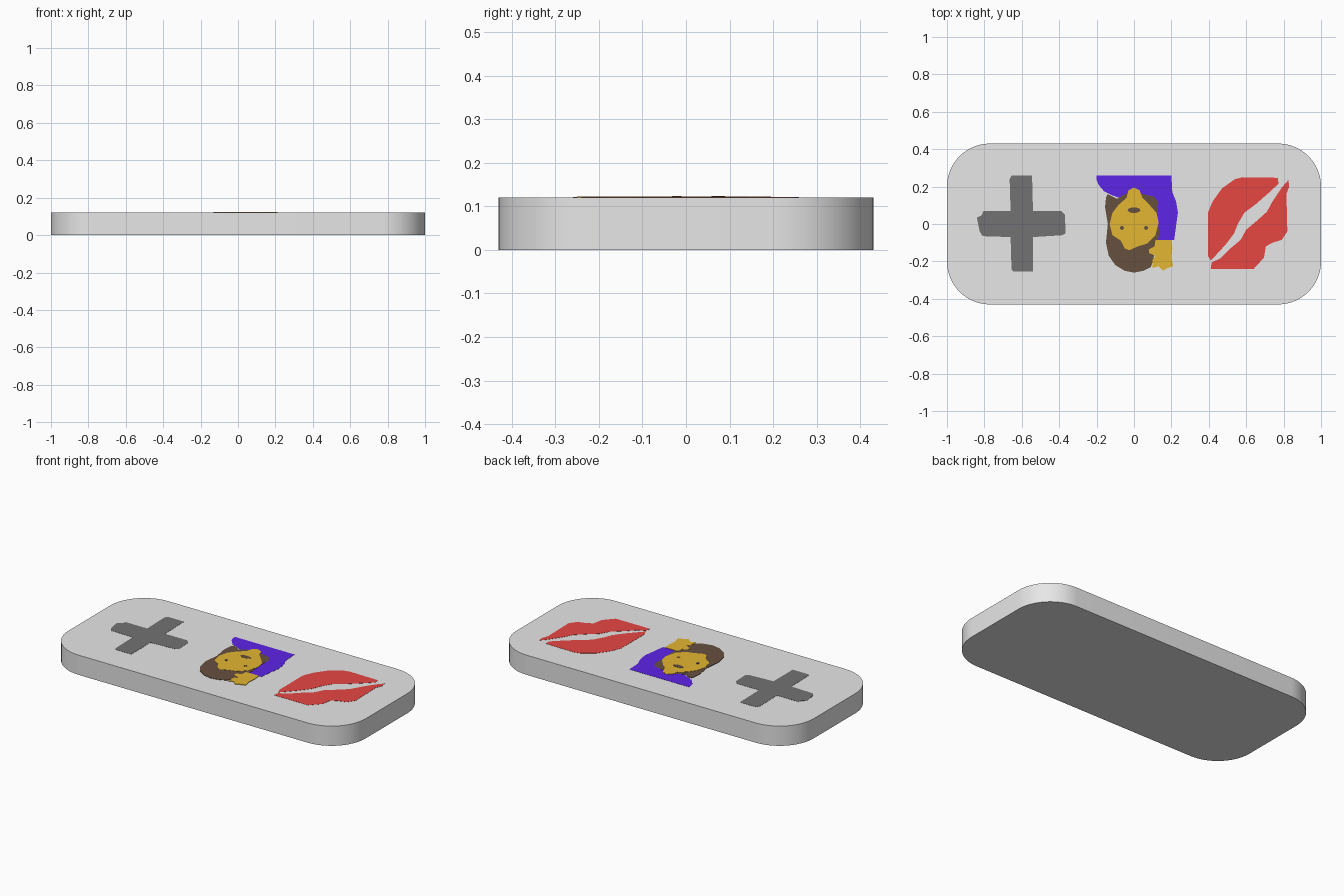
import bpy, bmesh, math

TOP = 0.12


def material(name, r, g, b):
    lin = lambda c: ((c / 255 + 0.055) / 1.055) ** 2.4
    m = bpy.data.materials.new(name)
    m.diffuse_color = (lin(r), lin(g), lin(b), 1)
    return m


GREY = material("light grey", 231, 231, 231)
DARK = material("dark grey", 114, 114, 116)
BLUE = material("violet blue", 95, 38, 234)
BROWN = material("brown", 102, 80, 62)
GOLD = material("gold", 228, 182, 50)
RED = material("red", 231, 71, 66)


def prism(name, outline, z0, z1, mat):
    """Closed flat-capped solid from a 2D outline."""
    bm = bmesh.new()
    n = len(outline)
    low = [bm.verts.new((x, y, z0)) for x, y in outline]
    high = [bm.verts.new((x, y, z1)) for x, y in outline]
    caps = [bm.faces.new(low), bm.faces.new(high)]
    for i in range(n):
        j = (i + 1) % n
        bm.faces.new((low[i], low[j], high[j], high[i]))
    bmesh.ops.recalc_face_normals(bm, faces=bm.faces[:])
    bmesh.ops.triangulate(bm, faces=caps)
    me = bpy.data.meshes.new(name)
    bm.to_mesh(me)
    bm.free()
    me.materials.append(mat)
    ob = bpy.data.objects.new(name, me)
    bpy.context.collection.objects.link(ob)
    return ob


def plate(name, outline, mat, layer=1):
    """Thin painted detail on the slab's top; higher layers cover lower ones."""
    return prism(name, outline, TOP, TOP + 0.001 * layer, mat)


def ellipse(cx, cy, rx, ry, n=16):
    return [(cx + rx * math.cos(2 * math.pi * i / n),
             cy + ry * math.sin(2 * math.pi * i / n)) for i in range(n)]


# Rounded slab
R, SEG = 0.23, 16
outline = []
for k, (sx, sy) in enumerate([(1, 1), (-1, 1), (-1, -1), (1, -1)]):
    for i in range(SEG + 1):
        a = math.pi / 2 * (k + i / SEG)
        outline.append((sx * (1 - R) + R * math.cos(a),
                        sy * (0.43 - R) + R * math.sin(a)))
slab = prism("slab", outline, 0, TOP, GREY)
bpy.context.view_layer.objects.active = slab
slab.select_set(True)
bpy.ops.object.shade_smooth_by_angle(angle=math.radians(30))

# Cross button
plate("cross_button", [
    (-0.655, 0.26), (-0.545, 0.26), (-0.54, 0.07), (-0.39, 0.07), (-0.37, 0.05),
    (-0.365, -0.05), (-0.385, -0.06), (-0.54, -0.07), (-0.54, -0.255),
    (-0.645, -0.255), (-0.655, -0.24), (-0.66, -0.07), (-0.81, -0.065),
    (-0.825, -0.04), (-0.835, 0.01), (-0.84, 0.035), (-0.815, 0.045),
    (-0.805, 0.07), (-0.66, 0.07), (-0.665, 0.24)], DARK)

# Portrait: garment, hair, face and hand
plate("garment", [
    (-0.2, 0.258), (0.2, 0.258), (0.205, 0.17), (0.225, 0.12), (0.235, 0.06),
    (0.225, -0.01), (0.215, -0.085), (0.12, -0.085), (0.11, 0.1), (-0.05, 0.1),
    (-0.08, 0.14), (-0.12, 0.155), (-0.16, 0.175), (-0.19, 0.21), (-0.2, 0.235)], BLUE)
plate("hair", [
    (-0.14, 0.16), (-0.09, 0.135), (-0.05, 0.16), (0.05, 0.16), (0.11, 0.145),
    (0.13, 0.11), (0.125, 0.06), (0.135, -0.06), (0.12, -0.12), (0.1, -0.2),
    (0.09, -0.23), (0.05, -0.25), (0, -0.26), (-0.05, -0.25), (-0.1, -0.22),
    (-0.135, -0.17), (-0.15, -0.1), (-0.14, 0), (-0.155, 0.09), (-0.15, 0.14)], BROWN, 2)
plate("face", [
    (0, 0.195), (-0.03, 0.18), (-0.04, 0.14), (-0.085, 0.1), (-0.115, 0.06),
    (-0.13, 0), (-0.115, -0.06), (-0.07, -0.09), (-0.05, -0.13), (-0.025, -0.14),
    (0.02, -0.12), (0.07, -0.105), (0.115, -0.06), (0.132, 0.01), (0.12, 0.06),
    (0.085, 0.1), (0.045, 0.14), (0.03, 0.18)], GOLD, 3)
plate("hand", [
    (0.115, -0.085), (0.2, -0.085), (0.205, -0.13), (0.2, -0.18), (0.21, -0.225),
    (0.18, -0.235), (0.155, -0.25), (0.13, -0.225), (0.1, -0.235), (0.1, -0.19),
    (0.115, -0.17), (0.08, -0.155), (0.08, -0.135), (0.11, -0.12)], GOLD, 3)
plate("mouth", ellipse(0, 0.074, 0.034, 0.015), BROWN, 4)
for side, x in (("left", -0.065), ("right", 0.065)):
    plate(side + "_eye", ellipse(x, -0.021, 0.011, 0.011, 8), BROWN, 4)

# Lips
plate("upper_lip", [
    (0.58, 0.25), (0.77, 0.247), (0.772, 0.215), (0.73, 0.175), (0.65, 0.105),
    (0.59, 0.06), (0.555, 0), (0.535, -0.05), (0.49, -0.11), (0.43, -0.175),
    (0.41, -0.195), (0.395, -0.17), (0.395, 0.06), (0.42, 0.12), (0.47, 0.19),
    (0.54, 0.24)], RED)
plate("lower_lip", [
    (0.825, 0.235), (0.83, 0.2), (0.815, 0.16), (0.82, -0.04), (0.79, -0.085),
    (0.74, -0.1), (0.705, -0.12), (0.695, -0.18), (0.64, -0.24), (0.41, -0.24),
    (0.415, -0.205), (0.46, -0.185), (0.51, -0.135), (0.57, -0.085), (0.6, -0.03),
    (0.66, 0.02), (0.71, 0.065), (0.74, 0.12), (0.79, 0.195)], RED)
